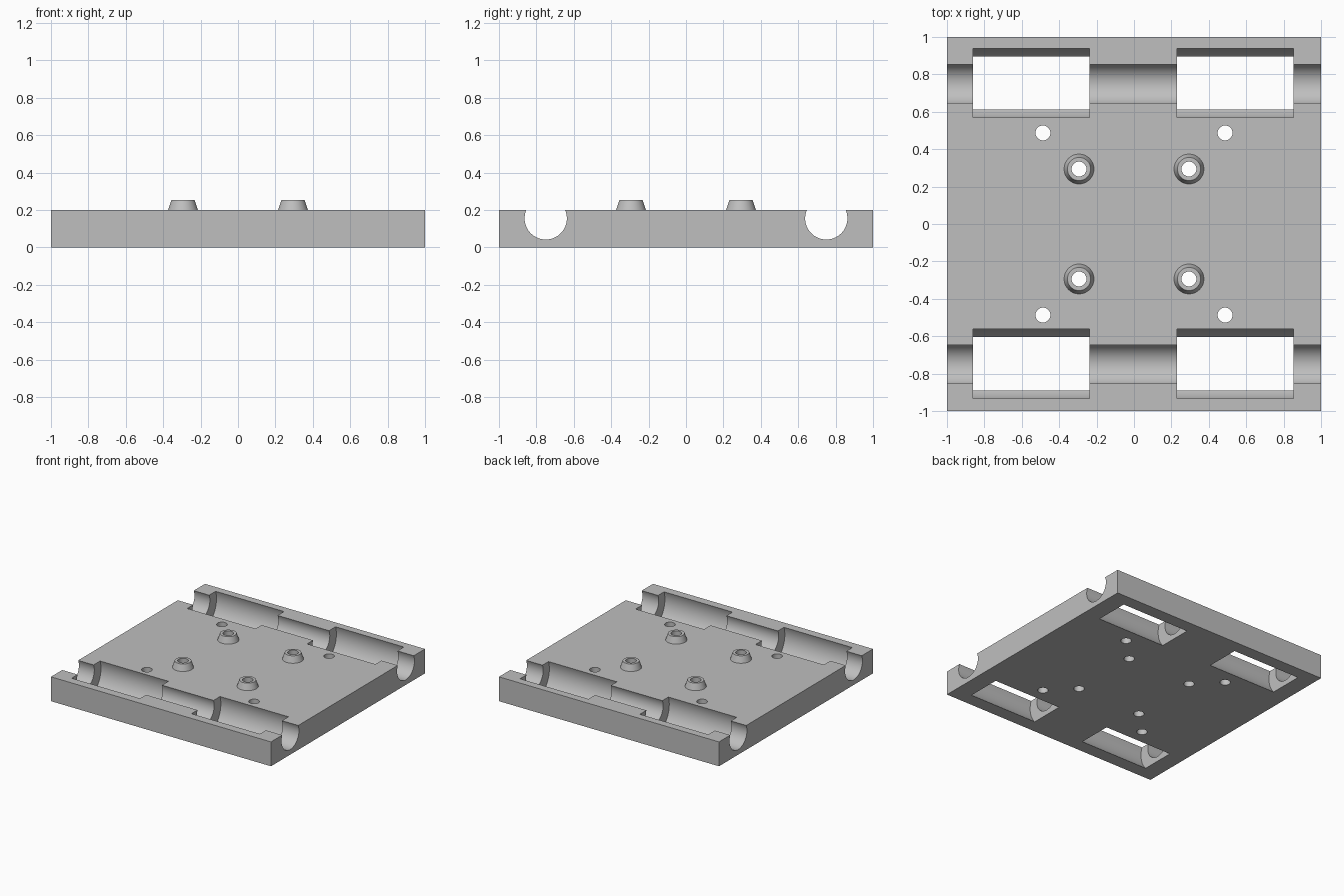
import bpy, bmesh, math
from mathutils import Matrix

if "Cube" in bpy.data.objects:
    bpy.data.objects.remove(bpy.data.objects["Cube"], do_unlink=True)

grey = bpy.data.materials.new("plain grey")
grey.use_nodes = True
colour = (0.52, 0.52, 0.52, 1)
grey.diffuse_color = colour
grey.node_tree.nodes["Principled BSDF"].inputs["Base Color"].default_value = colour

T = 0.2  # plate thickness


def add_object(name, bm):
    bmesh.ops.recalc_face_normals(bm, faces=bm.faces)
    mesh = bpy.data.meshes.new(name)
    bm.to_mesh(mesh)
    bm.free()
    mesh.materials.append(grey)
    obj = bpy.data.objects.new(name, mesh)
    bpy.context.collection.objects.link(obj)
    return obj


def rod(name, centre, radius, length, along_x=False, sides=64):
    bm = bmesh.new()
    turn = Matrix.Rotation(math.pi / 2, 4, 'Y') if along_x else Matrix()
    bmesh.ops.create_cone(bm, cap_ends=True, segments=sides, radius1=radius, radius2=radius,
                          depth=length, matrix=Matrix.Translation(centre) @ turn)
    return add_object(name, bm)


def smooth(obj):
    bpy.ops.object.select_all(action='DESELECT')
    obj.select_set(True)
    bpy.context.view_layer.objects.active = obj
    bpy.ops.object.shade_smooth_by_angle(angle=math.radians(30))


# Base plate
bm = bmesh.new()
bmesh.ops.create_cube(bm, size=1, matrix=Matrix.Translation((0, 0, T / 2)) @ Matrix.Diagonal((2, 2, T, 1)))
plate = add_object("base_plate", bm)

# Cutters: shaft grooves, bearing pockets, screw holes and boss holes
cutters = []
for y in (-0.75, 0.75):
    cutters.append(rod("groove_cutter", (0, y, 0.155), 0.113, 2.2, True))
    for x in (-0.549, 0.541):
        cutters.append(rod("pocket_cutter", (x, y + 0.003, 0.135), 0.196, 0.622, True, 96))
for sx in (-1, 1):
    for sy in (-1, 1):
        for d in (0.294, 0.487):
            cutters.append(rod("hole_cutter", (sx * d, sy * d, T / 2), 0.04, 1, sides=32))

for cutter in cutters:
    cutter.hide_render = True
    mod = plate.modifiers.new("cut", 'BOOLEAN')
    mod.operation = 'DIFFERENCE'
    mod.solver = 'EXACT'
    mod.object = cutter
    bpy.context.view_layer.objects.active = plate
    bpy.ops.object.modifier_apply(modifier=mod.name)
    bpy.data.objects.remove(cutter, do_unlink=True)
smooth(plate)

# Tapered hollow bosses on the plate
profile = [(0.08, T), (0.062, 0.253), (0.04, 0.253), (0.04, T)]
for sx, side in ((-1, "right"), (1, "left")):
    for sy, end in ((-1, "front"), (1, "back")):
        bm = bmesh.new()
        verts = [bm.verts.new((r, 0, z)) for r, z in profile]
        edges = [bm.edges.new(pair) for pair in zip(verts, verts[1:])]
        bmesh.ops.spin(bm, geom=verts + edges, cent=(0, 0, 0), axis=(0, 0, 1),
                       angle=math.tau, steps=32, use_merge=True)
        bmesh.ops.remove_doubles(bm, verts=bm.verts, dist=0.0001)
        bmesh.ops.translate(bm, verts=bm.verts, vec=(sx * 0.294, sy * 0.294, 0))
        boss = add_object(f"boss_{end}_{side}", bm)
        # Open shells: make sure the rim faces up
        rim = max(boss.data.polygons, key=lambda p: abs(p.normal.z))
        if rim.normal.z < 0:
            boss.data.flip_normals()
        smooth(boss)
